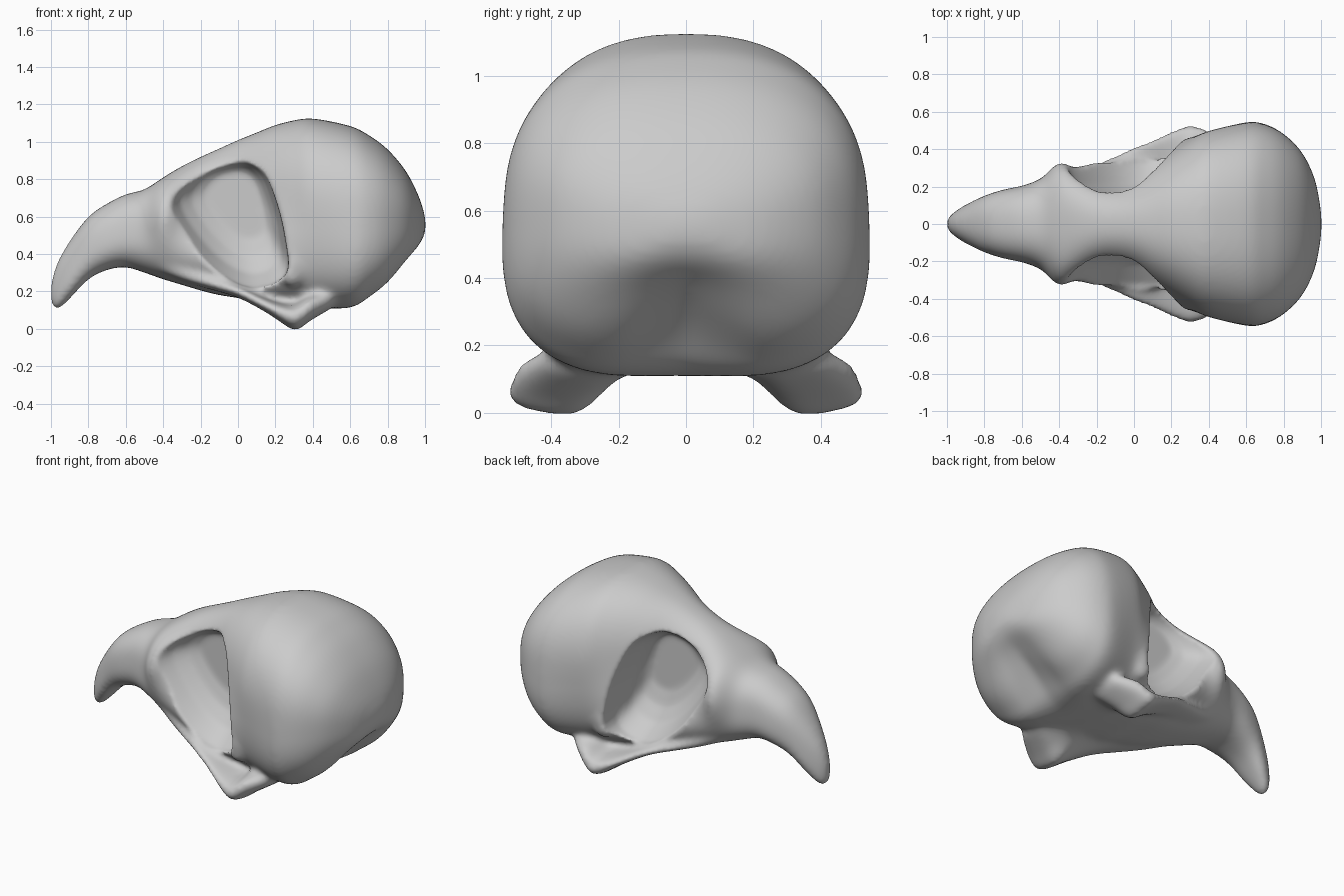
import bpy, bmesh, math
from mathutils import Matrix, Vector

if "Cube" in bpy.data.objects:
    bpy.data.objects.remove(bpy.data.objects["Cube"], do_unlink=True)


def catmull(pts, steps, closed=False):
    """Smooth curve through points of any dimension."""
    n, out = len(pts), []
    pick = (lambda i: pts[i % n]) if closed else (lambda i: pts[max(0, min(n - 1, i))])
    for i in range(n if closed else n - 1):
        a, b, c, d = (pick(i + k) for k in (-1, 0, 1, 2))
        for s in range(steps):
            t = s / steps
            out.append([0.5 * (2 * q + (r - p) * t + (2 * p - 5 * q + 4 * r - u) * t * t
                               + (3 * q - p - 3 * r + u) * t ** 3)
                        for p, q, r, u in zip(a, b, c, d)])
    if not closed:
        out.append(list(pts[-1]))
    return out


def loft(bm, rings):
    """Closed skin through rings of equal vertex count."""
    rows = [[bm.verts.new(p) for p in ring] for ring in rings]
    n = len(rows[0])
    for a, b in zip(rows, rows[1:]):
        for k in range(n):
            bm.faces.new((a[k], a[(k + 1) % n], b[(k + 1) % n], b[k]))
    bm.faces.new(rows[0][::-1])
    bm.faces.new(rows[-1])


def make_object(bm, name):
    bmesh.ops.recalc_face_normals(bm, faces=bm.faces)
    mesh = bpy.data.meshes.new(name)
    bm.to_mesh(mesh)
    bm.free()
    ob = bpy.data.objects.new(name, mesh)
    bpy.context.collection.objects.link(ob)
    return ob


def spow(v, e):
    return math.copysign(abs(v) ** e, v)


def smoothstep(v, start, width):
    t = max(0, min(1, (v - start) / width))
    return t * t * (3 - 2 * t)


ANGLES = [2 * math.pi * k / 64 for k in range(64)]


def section(x, top, bottom, low, high):
    """Rounded cross-section with two half widths and a groove under the back."""
    ring = []
    for a in ANGLES:
        e = 0.82 if math.sin(a) > 0 else 0.74 - 0.12 * smoothstep(x, -0.4, 0.6)
        h = spow(math.sin(a), e)
        y = (low + (high - low) * smoothstep((h + 1) / 2, 0.2, 0.45)) * spow(math.cos(a), e)
        z = (top + bottom) / 2 + h * (top - bottom) / 2
        groove = 0.1 * math.exp(-(y / 0.16) ** 2 - ((x - 0.78) / 0.16) ** 2)
        ring.append((x, y, z + groove * max(0, -h)))
    return ring


def floor_section(x, half, edge, middle, thick):
    """Arched slab whose lowered edges form the cheek bars."""
    ring = []
    for a in ANGLES:
        y = half * spow(math.cos(a), 0.8)
        base = middle + (edge - middle) * smoothstep(abs(y) / half, 0.3, 0.35)
        ring.append((x, y, base + thick / 2 * (1 + spow(math.sin(a), 0.65))))
    return ring


# Beak, forehead and braincase: x, top, bottom, lower and upper half width
stations = [
    (-1.005, .24, .135, .02, .02), (-.97, .35, .095, .06, .055), (-.9, .47, .16, .11, .1),
    (-.8, .6, .265, .155, .15), (-.7, .67, .315, .19, .18), (-.6, .72, .33, .21, .2),
    (-.5, .745, .3, .245, .24), (-.4, .81, .265, .29, .335), (-.3, .87, .235, .32, .285),
    (-.2, .92, .205, .355, .235), (-.1, .965, .18, .39, .23), (0, 1.01, .165, .42, .26),
    (.1, 1.05, .14, .44, .33), (.2, 1.09, .13, .45, .39), (.3, 1.115, .12, .47, .45),
    (.4, 1.125, .115, .49, .5), (.6, 1.085, .1, .55, .54), (.7, 1.035, .15, .54, .53),
    (.8, .96, .225, .485, .48), (.9, .84, .345, .38, .38), (.97, .7, .43, .23, .23),
    (1.003, .59, .5, .05, .05)]
bm = bmesh.new()
loft(bm, [section(*s) for s in catmull(stations, 4)])

# Palate, cheek bars and jaw joints: x, half width, edge, middle, thickness
floor = [(-.5, .18, .33, .34, .08), (-.3, .28, .25, .27, .08), (-.15, .35, .205, .23, .08),
         (0, .42, .16, .2, .08), (.15, .48, .08, .16, .09), (.25, .52, .01, .13, .13),
         (.31, .53, -.025, .12, .17), (.38, .51, .025, .12, .17), (.5, .42, .1, .15, .12)]
loft(bm, [floor_section(*s) for s in catmull(floor, 6)])

# Small bony process behind each socket
for side in (-1, 1):
    place = Matrix.Translation(Vector((.29, side * .415, .34)))
    bmesh.ops.create_icosphere(bm, subdivisions=3, radius=1,
                               matrix=place @ Matrix.Diagonal((.07, .05, .12, 1)))
skull = make_object(bm, "bird_skull")

# Eye socket cutters, narrowing up toward the middle wall
outline = catmull([(-.37, .64), (-.33, .77), (-.2, .88), (0, .92), (.13, .85), (.2, .7),
                   (.25, .5), (.26, .29), (.1, .21), (-.07, .27), (-.24, .43)], 5, closed=True)
bm = bmesh.new()
for side in (-1, 1):
    rings = []
    for y, s in ((.12, .5), (.15, .68), (.21, .84), (.32, .98), (.7, 1.03)):
        rings.append([(.02 + (x - .02) * s, side * y, .76 + (z - .76) * s) for x, z in outline])
    loft(bm, rings)
cutter = make_object(bm, "eye_socket_cutter")
cutter.hide_render = True


def remesh(name, size):
    m = skull.modifiers.new(name, "REMESH")
    m.mode = "VOXEL"
    m.voxel_size = size
    m.use_smooth_shade = True


def soften(name, iterations):
    m = skull.modifiers.new(name, "SMOOTH")
    m.factor = 0.5
    m.iterations = iterations


# Fuse and blend the parts, carve the sockets, then soften the rims
remesh("fuse", .016)
soften("blend", 18)
cut = skull.modifiers.new("carve", "BOOLEAN")
cut.operation = "DIFFERENCE"
cut.solver = "EXACT"
cut.object = cutter
remesh("rebuild", .014)
soften("soften", 6)

bpy.ops.object.select_all(action="DESELECT")
bpy.context.view_layer.objects.active = skull
skull.select_set(True)
for name in [m.name for m in skull.modifiers]:
    bpy.ops.object.modifier_apply(modifier=name)
bpy.data.objects.remove(cutter, do_unlink=True)
bpy.ops.object.shade_smooth()

# Plain grey bone
grey = bpy.data.materials.new("bone_grey")
grey.use_nodes = True
colour = (.6, .6, .6, 1)
grey.diffuse_color = colour
grey.node_tree.nodes["Principled BSDF"].inputs["Base Color"].default_value = colour
skull.data.materials.clear()
skull.data.materials.append(grey)
